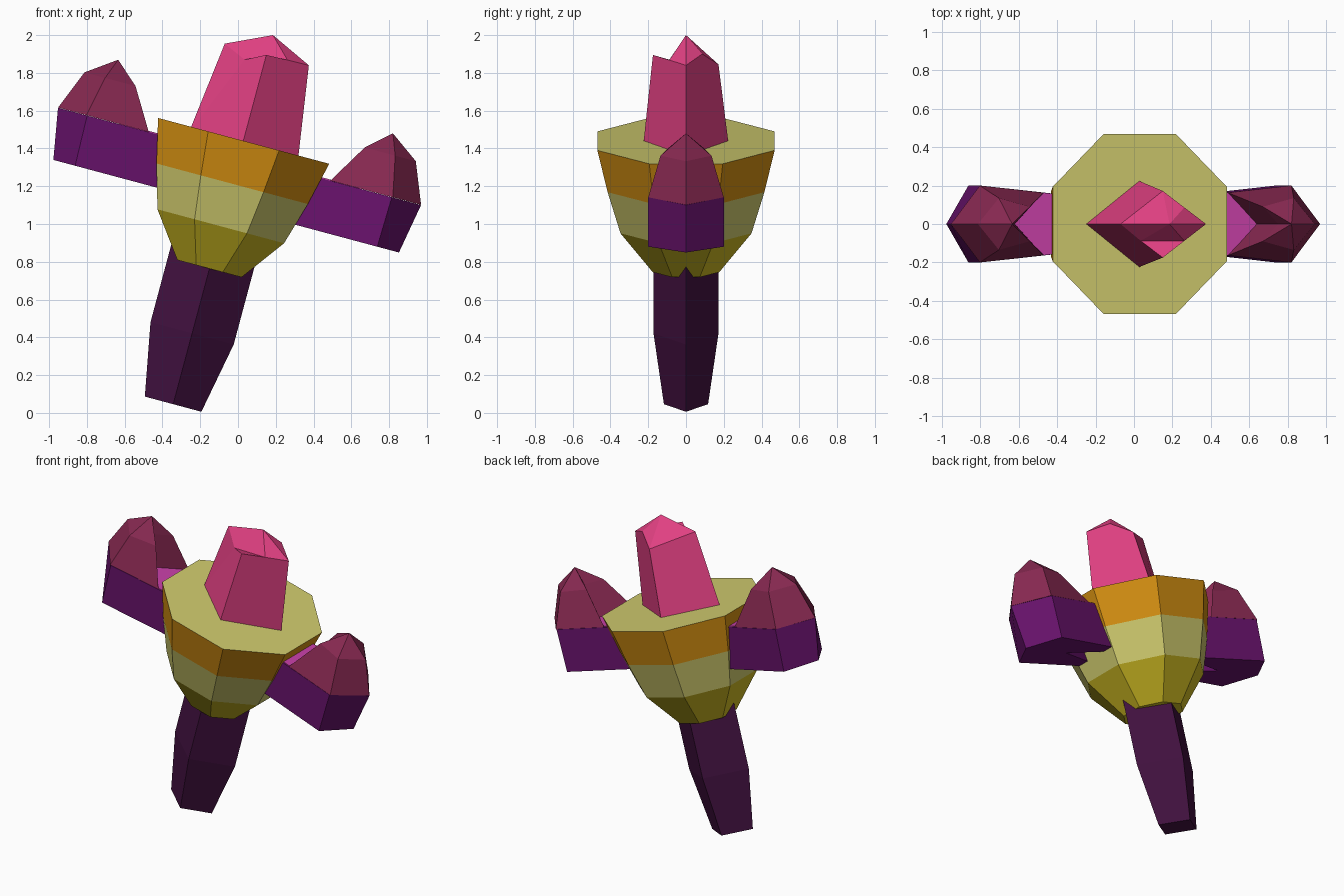
import bpy, bmesh, math

if "Cube" in bpy.data.objects:
    bpy.data.objects.remove(bpy.data.objects["Cube"])


def srgb(r, g, b):
    return tuple(((c / 255 + 0.055) / 1.055) ** 2.4 for c in (r, g, b)) + (1.0,)


def material(name, rgb):
    m = bpy.data.materials.new(name)
    m.diffuse_color = srgb(*rgb)
    m.use_nodes = True
    m.node_tree.nodes["Principled BSDF"].inputs["Base Color"].default_value = m.diffuse_color
    return m


ORANGE = material("orange", (214, 145, 18))
CREAM = material("pale_yellow", (208, 203, 110))
YELLOW = material("yellow", (208, 188, 35))
PINK = material("pink", (224, 64, 130))
ROSE = material("dark_rose", (134, 40, 80))
PURPLE = material("purple", (104, 18, 108))
PLUM = material("dark_plum", (66, 17, 64))
MAGENTA = material("magenta", (200, 64, 168))

TILT = math.radians(15)
CENTRE = (0.03, 0, 1.44)      # middle of the cup rim


def make(name, verts, faces, mats, indices=None, tilted=True, mirrored=False):
    bm = bmesh.new()
    vs = [bm.verts.new(v) for v in verts]
    for i, f in enumerate(faces):
        face = bm.faces.new([vs[k] for k in f])
        face.material_index = indices[i] if indices else 0
    bmesh.ops.recalc_face_normals(bm, faces=bm.faces[:])
    me = bpy.data.meshes.new(name)
    bm.to_mesh(me)
    bm.free()
    for m in mats:
        me.materials.append(m)
    ob = bpy.data.objects.new(name, me)
    bpy.context.collection.objects.link(ob)
    if tilted:
        ob.location = CENTRE
        ob.rotation_euler = (0, TILT, 0)
    if mirrored:
        ob.modifiers.new("mirror", 'MIRROR').use_axis[0] = True
        ob.modifiers["mirror"].use_mirror_merge = False
    return ob


def loft(rings):
    """Closed solid through rings of equal point count."""
    n = len(rings[0])
    verts = [p for r in rings for p in r]
    faces = [(k * n + i, k * n + (i + 1) % n, (k + 1) * n + (i + 1) % n, (k + 1) * n + i)
             for k in range(len(rings) - 1) for i in range(n)]
    last = (len(rings) - 1) * n
    faces += [tuple(range(n)), tuple(range(last, last + n))]
    return verts, faces


def flat(points, z):
    return [(x, y, z) for x, y in points]


# Octagonal cup with three coloured bands and a flat top
def octagon(apothem, z):
    r = apothem / math.cos(math.pi / 8)
    return [(r * math.cos(a), r * math.sin(a), z)
            for a in ((i + 0.5) * math.pi / 4 for i in range(8))]


verts, faces = loft([octagon(0.469, 0), octagon(0.415, -0.235),
                     octagon(0.347, -0.468), octagon(0.176, -0.7)])
make("cup", verts, faces, [ORANGE, CREAM, YELLOW],
     [0] * 8 + [1] * 8 + [2] * 8 + [1, 2])


# Diamond-section stem
def diamond(a, b, z):
    return [(a, 0, z), (0, b, z), (-a, 0, z), (0, -b, z)]


verts, faces = loft([diamond(0.155, 0.117, -1.443), diamond(0.228, 0.172, -1.055),
                     diamond(0.228, 0.172, -0.5)])
make("stem", verts, faces, [PLUM])

# Side arms: pointed outside, notched underneath towards the cup
arm = [(0.3, -0.143), (0.835, -0.2), (0.995, 0), (0.835, 0.2), (0.3, 0.143),
       (0.3, 0.1), (0.62, 0), (0.3, -0.1)]
low = [(0.3, -0.143), (0.828, -0.2), (0.947, 0), (0.828, 0.2), (0.3, 0.143),
       (0.3, 0.1), (0.62, 0), (0.3, -0.1)]
verts, faces = loft([flat(low, -0.358), flat(arm, -0.085)])
make("side_arms", verts, faces, [PURPLE], mirrored=True)

# Bright plates on top of the arms beside the cup
plate = [(0.4, -0.15), (0.498, -0.161), (0.66, 0), (0.498, 0.161), (0.4, 0.15)]
verts, faces = loft([flat(plate, -0.086), flat(plate, -0.079)])
make("arm_plates", verts, faces, [MAGENTA], mirrored=True)

# Side crystals standing on the arms
base = [(0.498, -0.163), (0.84, -0.2), (0.995, 0), (0.84, 0.2), (0.498, 0.163), (0.651, 0)]
upper = [(0.628, -0.09), (0.795, -0.135), (0.908, 0), (0.795, 0.135), (0.628, 0.09), (0.71, 0)]
verts, faces = loft([flat(base, -0.084), flat(upper, 0.132)])
faces.pop()
verts.append((0.753, 0, 0.243))
faces += [(6 + i, 6 + (i + 1) % 6, 12) for i in range(6)]
make("side_crystals", verts, faces, [ROSE], mirrored=True)

# Central crystal with a chipped crown
verts = [(-0.26, 0, 1.485), (0.02, -0.227, 1.41), (0.317, 0, 1.335), (0.02, 0.227, 1.41),
         (-0.07, 0, 1.955), (0.15, -0.175, 1.895), (0.375, 0, 1.84), (0.15, 0.172, 1.845),
         (0.035, -0.088, 1.87), (0.262, -0.088, 1.868), (0.262, 0.086, 1.9),
         (0.185, 0, 2.0)]
faces = [(0, 1, 5, 8), (0, 8, 4), (1, 2, 6, 9, 5), (2, 3, 7, 10, 6), (3, 0, 4, 7),
         (4, 8, 11), (8, 9, 11), (8, 5, 9), (9, 6, 11), (6, 10, 11), (10, 7, 11),
         (7, 4, 11), (3, 2, 1, 0)]
make("central_crystal", verts, faces, [PINK], tilted=False)
